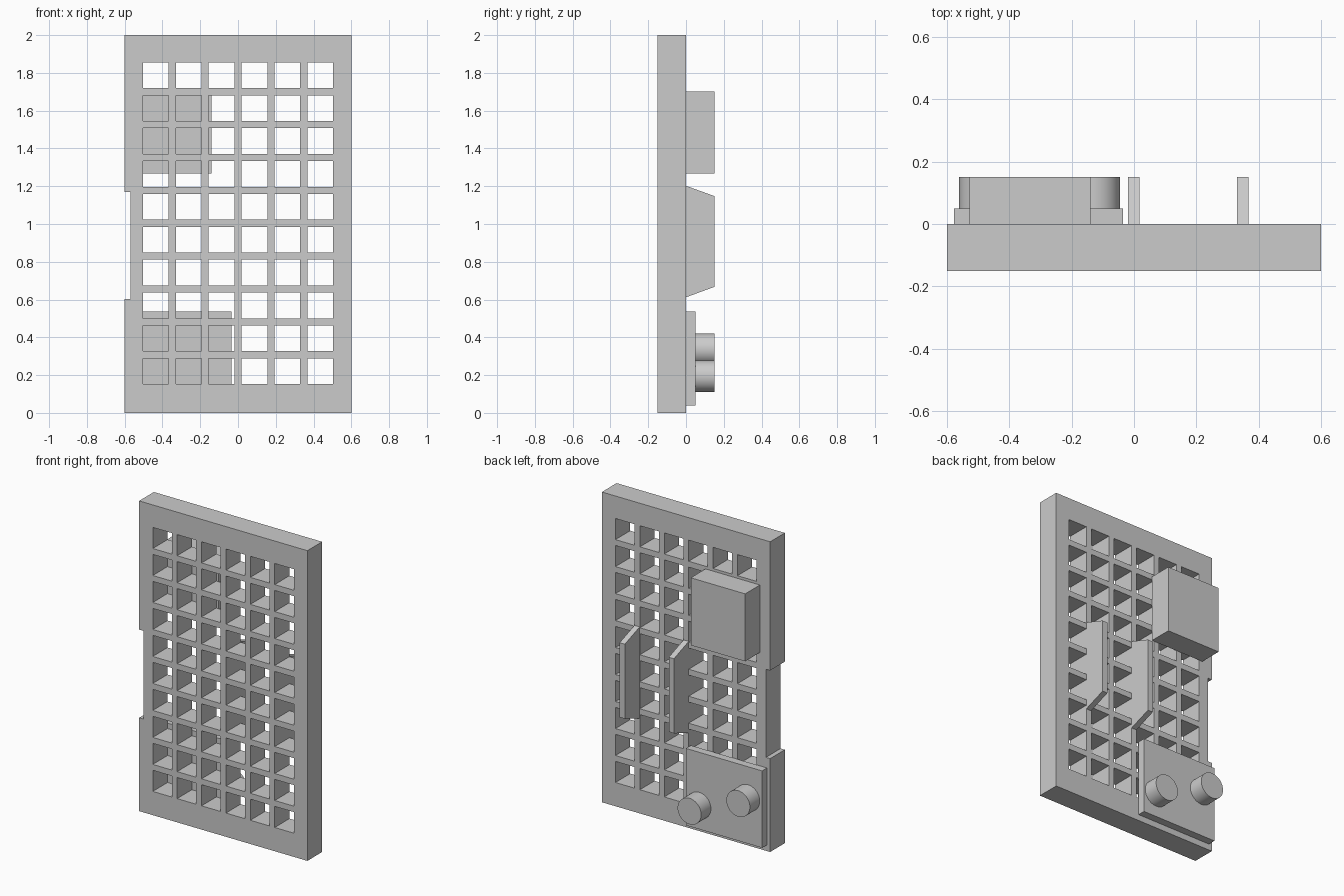
import bpy
import bmesh
from math import pi
from mathutils import Matrix, Vector

if "Cube" in bpy.data.objects:
    bpy.data.objects.remove(bpy.data.objects["Cube"], do_unlink=True)

# One plain grey for the whole model
grey = bpy.data.materials.new("light_grey")
grey.use_nodes = True
grey.diffuse_color = (0.6, 0.6, 0.6, 1)
grey.node_tree.nodes["Principled BSDF"].inputs["Base Color"].default_value = (0.6, 0.6, 0.6, 1)


def finish(name, bm):
    bmesh.ops.recalc_face_normals(bm, faces=bm.faces[:])
    mesh = bpy.data.meshes.new(name)
    bm.to_mesh(mesh)
    bm.free()
    mesh.materials.append(grey)
    obj = bpy.data.objects.new(name, mesh)
    bpy.context.collection.objects.link(obj)
    return obj


def add_box(bm, low, high):
    low, high = Vector(low), Vector(high)
    matrix = Matrix.Translation((low + high) / 2) @ Matrix.Diagonal((*(high - low), 1))
    bmesh.ops.create_cube(bm, size=1, matrix=matrix)


def box(name, low, high):
    bm = bmesh.new()
    add_box(bm, low, high)
    return finish(name, bm)


# Panel with a grid of square holes and a notch in its right edge
PITCH, HOLE = 0.174, 0.136
panel = box("panel", (-0.6, -0.15, 0), (0.6, 0, 2))
bm = bmesh.new()
for col in range(6):
    for row in range(10):
        x, z = -0.503 + col * PITCH, 0.153 + row * PITCH
        add_box(bm, (x, -0.3, z), (x + HOLE, 0.2, z + HOLE))
add_box(bm, (-0.7, -0.3, 0.602), (-0.57, 0.2, 1.17))
cutter = finish("hole_cutter", bm)
cutter.hide_render = True

cut = panel.modifiers.new("holes", 'BOOLEAN')
cut.operation = 'DIFFERENCE'
cut.solver = 'EXACT'
cut.object = cutter
bpy.context.view_layer.objects.active = panel
bpy.ops.object.modifier_apply(modifier=cut.name)
bpy.data.objects.remove(cutter, do_unlink=True)

# Blocks on the back
box("upper_block", (-0.527, 0, 1.267), (-0.139, 0.15, 1.702))
box("lower_plate", (-0.578, 0, 0.04), (-0.035, 0.05, 0.536))

# Round knobs on the lower plate
for name, x, z in (("inner_knob", -0.129, 0.194), ("outer_knob", -0.477, 0.336)):
    bm = bmesh.new()
    matrix = Matrix.Translation((x, 0.1, z)) @ Matrix.Rotation(pi / 2, 4, 'X')
    bmesh.ops.create_cone(bm, cap_ends=True, segments=48, radius1=0.084,
                          radius2=0.084, depth=0.1, matrix=matrix)
    knob = finish(name, bm)
    bpy.ops.object.select_all(action='DESELECT')
    knob.select_set(True)
    bpy.context.view_layer.objects.active = knob
    bpy.ops.object.shade_smooth_by_angle()

# Upright fins with sloping ends
for name, x in (("middle_fin", -0.019), ("left_fin", 0.331)):
    bm = bmesh.new()
    outline = [(0, 0.612), (0.15, 0.667), (0.15, 1.148), (0, 1.202)]
    face = bm.faces.new([bm.verts.new((x, y, z)) for y, z in outline])
    side = bmesh.ops.extrude_face_region(bm, geom=[face])["geom"]
    bmesh.ops.translate(bm, vec=(0.037, 0, 0),
                        verts=[v for v in side if isinstance(v, bmesh.types.BMVert)])
    finish(name, bm)
